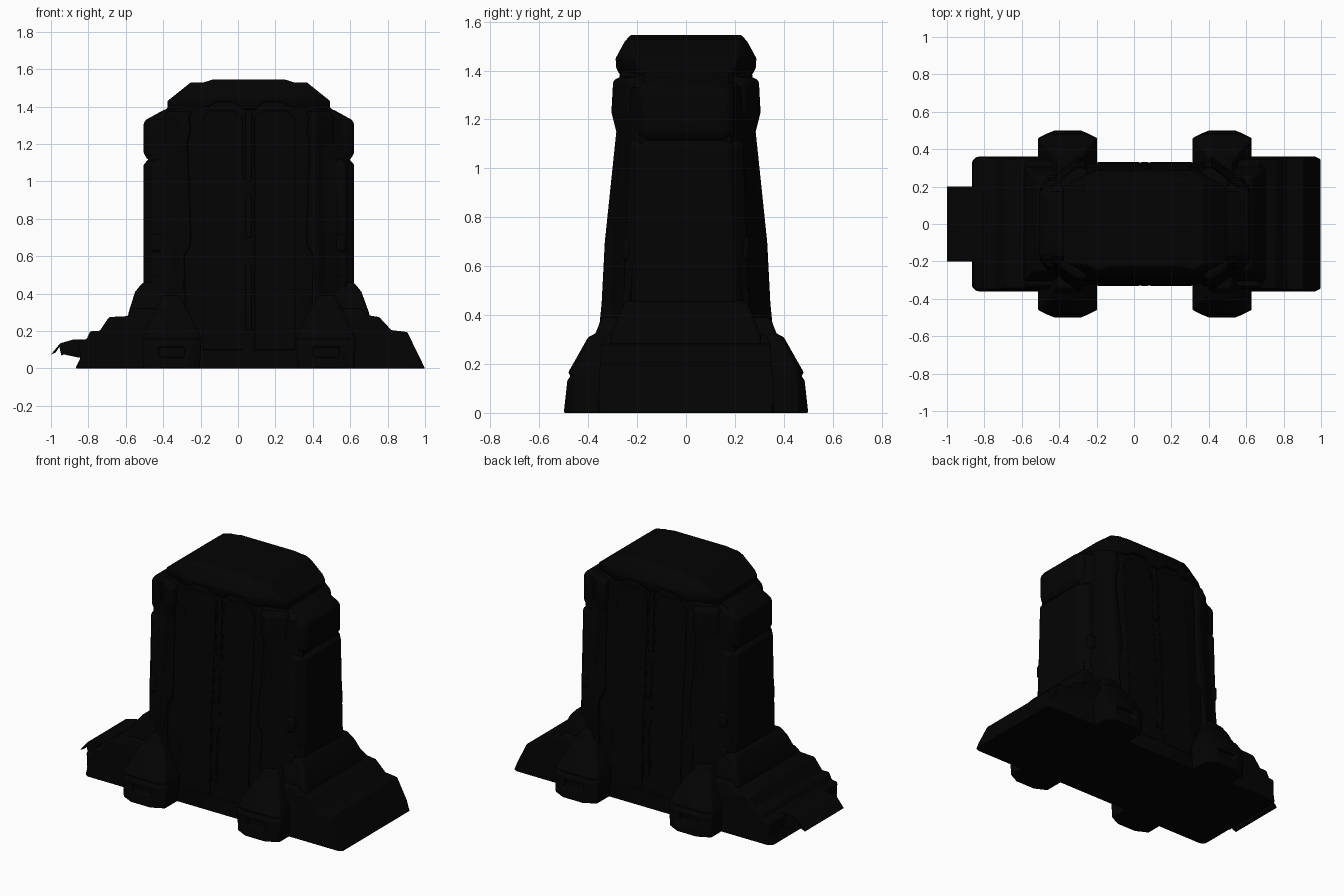
import bpy, bmesh

if "Cube" in bpy.data.objects:
    bpy.data.objects.remove(bpy.data.objects["Cube"])

CX = 0.058  # centre of the upright body
mat = bpy.data.materials.new("near_black")
mat.diffuse_color = (0.001, 0.001, 0.001, 1)
mat.use_nodes = True
mat.node_tree.nodes["Principled BSDF"].inputs["Base Color"].default_value = mat.diffuse_color


def lerp(table, z):
    for (z0, a), (z1, b) in zip(table, table[1:]):
        if z <= z1:
            return a + (b - a) * max(0, z - z0) / (z1 - z0)
    return table[-1][1]


def finish(bm, name, loc_x=0.0, bevel=0.0, mirror=None, slot=None):
    bmesh.ops.recalc_face_normals(bm, faces=bm.faces)
    me = bpy.data.meshes.new(name)
    bm.to_mesh(me)
    bm.free()
    ob = bpy.data.objects.new(name, me)
    bpy.context.collection.objects.link(ob)
    ob.location.x = loc_x
    me.materials.append(mat)
    if slot:
        m = ob.modifiers.new("slot", 'BOOLEAN')
        m.operation, m.object, m.solver = 'DIFFERENCE', slot, 'EXACT'
    if bevel:
        m = ob.modifiers.new("bevel", 'BEVEL')
        m.width, m.segments, m.limit_method, m.angle_limit = bevel, 2, 'ANGLE', 0.5
    if mirror:
        m = ob.modifiers.new("mirror", 'MIRROR')
        m.use_axis = mirror
        m.use_mirror_merge = False
    bpy.ops.object.select_all(action='DESELECT')
    ob.select_set(True)
    bpy.context.view_layer.objects.active = ob
    bpy.ops.object.shade_smooth_by_angle(angle=0.6)
    return ob


def slab(name, outline, widths, chamfer=None, **kw):
    """xz outline extruded both ways in y; the half width follows height.
    chamfer = (x start, slope) narrows it towards both x ends."""
    bm = bmesh.new()
    f = bm.faces.new([bm.verts.new((x, -1, z)) for x, z in outline])
    r = bmesh.ops.extrude_face_region(bm, geom=[f])
    for v in r["geom"]:
        if isinstance(v, bmesh.types.BMVert):
            v.co.y = 1
    cuts = [((0, 0, z), (0, 0, 1)) for z, _ in widths]
    if chamfer:
        cuts += [((s * chamfer[0], 0, 0), (1, 0, 0)) for s in (1, -1)]
    for co, no in cuts:
        bmesh.ops.bisect_plane(bm, geom=bm.verts[:] + bm.edges[:] + bm.faces[:],
                               plane_co=co, plane_no=no, dist=1e-4)
    for v in bm.verts:
        w = lerp(widths, v.co.z)
        if chamfer:
            w -= max(0, abs(v.co.x) - chamfer[0]) * chamfer[1]
        v.co.y *= w
    return finish(bm, name, **kw)


def loft(name, rings, **kw):
    """Closed solid through rings of equal point count."""
    bm = bmesh.new()
    vr = [[bm.verts.new(p) for p in r] for r in rings]
    n = len(vr[0])
    for a, b in zip(vr, vr[1:]):
        for i in range(n):
            j = (i + 1) % n
            bm.faces.new((a[i], a[j], b[j], b[i]))
    bm.faces.new(vr[0])
    bm.faces.new(vr[-1])
    return finish(bm, name, **kw)


def octagon(z, hx, hy, cx, cy):
    a, b = hx - cx, hy - cy
    return [(hx, -b, z), (hx, b, z), (a, hy, z), (-a, hy, z),
            (-hx, b, z), (-hx, -b, z), (-a, -hy, z), (a, -hy, z)]


def box(name, x0, x1, y0, y1, z0, z1, **kw):
    return loft(name, [[(x0, y0, z), (x1, y0, z), (x1, y1, z), (x0, y1, z)]
                       for z in (z0, z1)], **kw)


# Half width of the body in y by height
W = [(0, .36), (.3, .36), (.45, .345), (.7, .332), (1.15, .285), (1.23, .305),
     (1.36, .298), (1.375, .268), (1.41, .285), (1.45, .288), (1.52, .25), (1.546, .225)]
inner = [(0, .33), (.45, .318), (.7, .304), (1.15, .27), (1.36, .265), (1.46, .26)]

# Core with the recessed doors and chamfered corners
loft("body_core", [octagon(z, hx, lerp(inner, z), .14, .09) for z, hx in
     ((0, .54), (.45, .54), (.7, .54), (1.13, .54), (1.33, .53), (1.38, .45),
      (1.43, .40))], loc_x=CX)

# Corner pillars with a wavy inner edge
slab("pillars", [(.335, 0), (.455, 0), (.455, 1.345), (.435, 1.375), (.305, 1.375), (.32, 1.34),
     (.31, 1.28), (.325, 1.2), (.31, .75), (.31, .66), (.345, .6), (.335, .28)],
     W, chamfer=(.365, .75), loc_x=CX, bevel=.012, mirror=(True, False, False))

# Arched roof narrowing towards the shoulders
half = [(.435, 1.37), (.435, 1.43), (.31, 1.53), (.24, 1.53), (.19, 1.546)]
arch = [(.305, 1.37), (.29, 1.39), (.21, 1.40), (.18, 1.425), (.08, 1.425), (.03, 1.385)]
slab("arched_roof", half + [(-x, z) for x, z in half[::-1]] + [(-x, z) for x, z in arch] + arch[::-1],
     W, chamfer=(.26, .5), loc_x=CX, bevel=.012)

# Central door rib and raised door panels, front and back
for i, (z0, z1) in enumerate(((.2, .57), (.7, .94), (1.0, 1.39))):
    slab(f"door_rib_{i}", [(-.018, z0), (.018, z0), (.018, z1 - .02), (0, z1), (-.018, z1 - .02)],
         [(z, w + .008) for z, w in inner], loc_x=CX, bevel=.005)
slab("door_panel", [(.03, .1), (.25, .1), (.25, 1.33), (.21, 1.38), (.08, 1.38), (.03, 1.34)],
     [(z, w + .005) for z, w in inner], loc_x=CX, bevel=.004, mirror=(True, False, False))

# Flat end spines, and the shoulder blocks above the notch
loft("end_spine", [octagon(z, hx, hy, .05, .06) for z, hx, hy in
     ((.1, .563, .26), (.5, .563, .255), (1.09, .563, .235), (1.12, .535, .22))],
     loc_x=CX, bevel=.008)
loft("shoulder_block", [octagon(z, hx, hy, .03, .03) for z, hx, hy in
     ((1.115, .54, .19), (1.15, .563, .2), (1.31, .563, .2), (1.33, .55, .19), (1.385, .45, .18))],
     loc_x=CX, bevel=.01)

# Low clamps along the pillar corners
for i, z in enumerate((.45, .67)):
    box(f"corner_clamp_{i}", .45, .525, .19, .262, z - .05, z + .05,
        loc_x=CX, bevel=.02, mirror=(True, True, False))

# Stepped base ends, with the damaged outline on the left
base_w = [(0, .36), (.2, .352), (.28, .345), (.32, .33)]
slab("stepped_base_right", [(.45, 0), (1, 0), (.905, .195), (.82, .205), (.755, .275), (.69, .285),
     (.66, .32), (.45, .32)], base_w, chamfer=(.97, .5), bevel=.01)
slab("stepped_base_left", [(-.34, 0), (-.34, .32), (-.56, .32), (-.59, .28), (-.69, .275), (-.74, .2),
     (-.79, .2), (-.81, .155), (-.86, .15), (-.84, .06), (-.87, 0)],
     base_w, chamfer=(.84, .8), bevel=.01)

# Flared skirt where the body meets the base
slab("base_skirt", [(-.6, .2), (.72, .2), (.70, .30), (.66, .41), (.62, .46),
     (-.51, .46), (-.55, .41), (-.585, .30)], [(.2, .315), (.32, .305), (.46, .25)], bevel=.015)

# Bent step plate with a ragged lip on the left end
slab("step_plate", [(-.78, .06), (-.78, .165), (-.81, .155), (-.88, .155), (-.95, .135), (-1, .075),
     (-.975, .085), (-.955, .115), (-.945, .07), (-.93, .075), (-.86, .06)], [(.0, .2), (.2, .2)])


# Four feet: broad shoe, sloped hexagonal plate, slot in the front
def foot_ring(z, hx, y, c):
    return [(.413 + x, v, z) for x, v in
            ((-hx, -.25), (-hx, c * .5 - y), (c - hx, -y), (hx - c, -y), (hx, c * .5 - y), (hx, -.25))]


slot = box("slot_cutter", .343, .483, -.6, -.455, .06, .115, loc_x=CX)
slot.hide_render = True
slot.hide_viewport = True
loft("foot", [foot_ring(*r) for r in
     ((0, .15, .5, .08), (.135, .158, .485, .05), (.15, .158, .472, .05), (.165, .155, .482, .05),
      (.2, .14, .462, .045), (.31, .09, .40, .03), (.325, .08, .37, .02), (.39, .05, .345, .02))],
     loc_x=CX, bevel=.006, mirror=(True, True, False), slot=slot)
